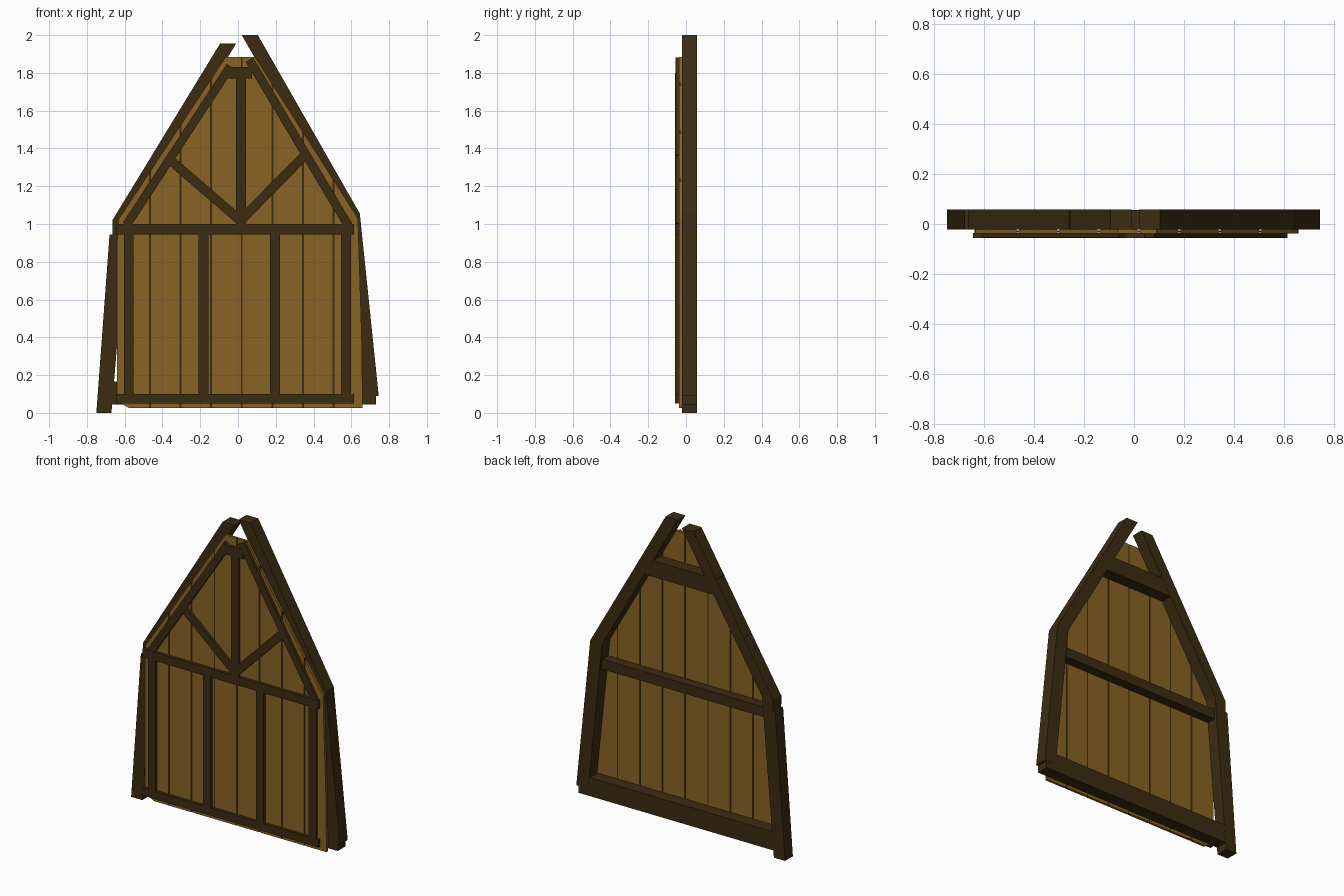
import bpy, bmesh
from mathutils import Vector

cube = bpy.data.objects.get("Cube")
if cube:
    bpy.data.objects.remove(cube, do_unlink=True)


def make_material(name, rgb):
    mat = bpy.data.materials.new(name)
    mat.use_nodes = True
    mat.diffuse_color = (*rgb, 1)
    bsdf = mat.node_tree.nodes["Principled BSDF"]
    bsdf.inputs["Base Color"].default_value = (*rgb, 1)
    bsdf.inputs["Roughness"].default_value = 0.9
    return mat


DARK = make_material("dark timber", (0.046, 0.025, 0.006))
TAN = make_material("tan board", (0.25, 0.125, 0.017))


def slab(name, points, y0, y1, mat, x_range=None):
    """Extrude an x-z outline from y0 to y1, optionally trimmed to a vertical strip."""
    bm = bmesh.new()
    bm.faces.new([bm.verts.new((x, y0, z)) for x, z in points])
    for x, side in zip(x_range or (), (-1, 1)):
        geom = bm.verts[:] + bm.edges[:] + bm.faces[:]
        bmesh.ops.bisect_plane(bm, geom=geom, plane_co=(x, 0, 0),
                               plane_no=(side, 0, 0), clear_outer=True)
    ext = bmesh.ops.extrude_face_region(bm, geom=bm.faces[:], use_keep_orig=True)
    moved = [v for v in ext["geom"] if isinstance(v, bmesh.types.BMVert)]
    bmesh.ops.translate(bm, verts=moved, vec=(0, y1 - y0, 0))
    bmesh.ops.recalc_face_normals(bm, faces=bm.faces[:])
    mesh = bpy.data.meshes.new(name)
    bm.to_mesh(mesh)
    bm.free()
    mesh.materials.append(mat)
    obj = bpy.data.objects.new(name, mesh)
    bpy.context.collection.objects.link(obj)
    return obj


def box(name, x0, x1, z0, z1, y0, y1):
    return slab(name, [(x0, z0), (x1, z0), (x1, z1), (x0, z1)], y0, y1, DARK)


def batten(name, start, end, width, y0, y1):
    a, b = Vector(start), Vector(end)
    d = (b - a).normalized() * width / 2
    n = Vector((-d.y, d.x))
    return slab(name, [a + n, a - n, b - n, b + n], y0, y1, DARK)


# Heavy structural frame
BACK, FRONT = 0.058, -0.022
slab("right_leg", [(-0.75, 0), (-0.67, 0), (-0.585, 1.02), (-0.665, 1.02),
                   (-0.665, 0.945), (-0.68, 0.945)], FRONT, BACK, DARK)
slab("left_leg", [(0.745, 0.09), (0.645, 1.055), (0.56, 1.055), (0.66, 0.09)],
     FRONT, BACK, DARK)
slab("right_rafter", [(-0.665, 1.02), (-0.095, 1.955), (-0.01, 1.955), (-0.585, 1.02)],
     FRONT, BACK, DARK)
slab("left_rafter", [(0.645, 1.055), (0.105, 2), (0.02, 2), (0.56, 1.055)],
     FRONT, BACK, DARK)
box("sill_beam", -0.7, 0.73, 0.045, 0.165, FRONT, BACK - 0.001)
box("middle_beam", -0.62, 0.6, 0.88, 0.945, FRONT, 0.04)
box("collar_beam", -0.26, 0.28, 1.585, 1.69, FRONT, BACK - 0.001)

# Vertical boards trimmed to the gable outline, with dark joints between
outline = [(-0.575, 0.025), (0.66, 0.025), (0.655, 0.4), (0.635, 1.03), (0.09, 1.885),
           (-0.065, 1.885), (-0.635, 1.02), (-0.64, 0.9), (-0.64, 0.06)]
PITCH, JOINT = 0.162, 0.005
for i in range(8):
    left = -0.628 + i * PITCH
    x0 = left + JOINT if i else -0.7
    x1 = left + PITCH - JOINT if i < 7 else 0.7
    slab(f"board_{i + 1}", outline, -0.038, FRONT, TAN, (x0, x1))
    if i:
        slab(f"board_joint_{i}", outline, -0.034, -0.026, DARK,
             (left - JOINT, left + JOINT))

# Decorative trim on the front
T0, T1 = -0.057, -0.036
box("bottom_rail", -0.645, 0.615, 0.05, 0.1, T0, T1)
box("middle_rail", -0.645, 0.615, 0.945, 1.0, T0, T1)
for i, x in enumerate((-0.578, -0.183, 0.196, 0.571)):
    box(f"trim_post_{i + 1}", x - 0.026, x + 0.026, 0.1, 0.945, T0, T1)
box("king_post", -0.01, 0.042, 1.0, 1.8, T0, T1)
box("peak_cap", -0.06, 0.075, 1.77, 1.83, T0 + 0.001, T1)
batten("right_trim_rafter", (-0.59, 0.995), (-0.04, 1.835), 0.046, T0 + 0.002, T1)
batten("left_trim_rafter", (0.585, 0.99), (0.06, 1.87), 0.046, T0 + 0.002, T1)
batten("right_strut", (0.005, 1.025), (-0.355, 1.335), 0.05, T0 + 0.003, T1)
batten("left_strut", (0.015, 1.02), (0.372, 1.382), 0.05, T0 + 0.003, T1)
